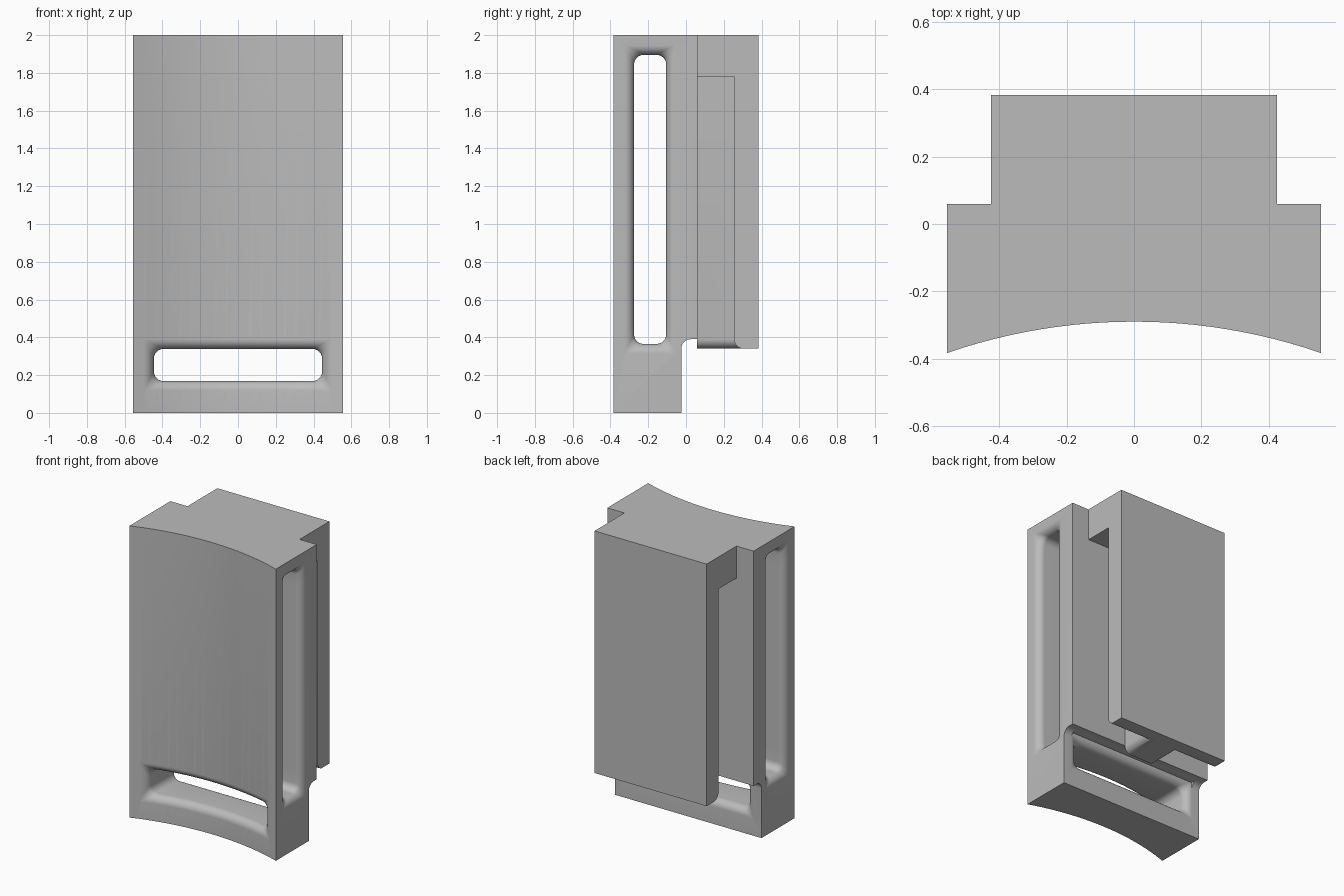
import bpy, bmesh
from math import sin, cos, pi, sqrt

if "Cube" in bpy.data.objects:
    bpy.data.objects.remove(bpy.data.objects["Cube"], do_unlink=True)

HALF, EDGE_Y, MID_Y, R = 0.555, -0.383, -0.29, 0.05
ARC = (HALF ** 2 + (MID_Y - EDGE_Y) ** 2) / (2 * (MID_Y - EDGE_Y))

grey = bpy.data.materials.new("plain grey")
grey.use_nodes = True
grey.diffuse_color = (0.5, 0.5, 0.5, 1)
grey.node_tree.nodes["Principled BSDF"].inputs["Base Color"].default_value = (0.5, 0.5, 0.5, 1)


def front(x):
    """Depth of the concave front at x."""
    return MID_Y - ARC + sqrt(ARC ** 2 - x ** 2)


def loft(name, rings):
    """Closed solid through rings of equal point count."""
    bm = bmesh.new()
    loops = [[bm.verts.new(p) for p in ring] for ring in rings]
    n = len(loops[0])
    for a, b in zip(loops, loops[1:]):
        for i in range(n):
            j = (i + 1) % n
            bm.faces.new((a[i], a[j], b[j], b[i]))
    bm.faces.new(loops[0])
    bm.faces.new(loops[-1])
    bmesh.ops.recalc_face_normals(bm, faces=bm.faces)
    mesh = bpy.data.meshes.new(name)
    bm.to_mesh(mesh)
    bm.free()
    mesh.materials.append(grey)
    obj = bpy.data.objects.new(name, mesh)
    bpy.context.collection.objects.link(obj)
    return obj


def extrude_x(name, profile, half):
    return loft(name, [[(x, y, z) for y, z in profile] for x in (-half, half)])


def arc(cx, cy, r, start, end, steps=8):
    """Points on an arc, in quarter turns."""
    angles = [pi / 2 * (start + (end - start) * i / steps) for i in range(steps + 1)]
    return [(cx + r * cos(t), cy + r * sin(t)) for t in angles]


def slot_ring(u, v, offset):
    """Rounded rectangle with divided sides; corners sharpen as it widens."""
    r = max(R - 0.9 * offset, 0.005)
    u, v = u + offset, v + offset
    corners = [arc(sx * (u - r), sy * (v - r), r, q, q + 1, 6)
               for q, (sx, sy) in enumerate([(1, 1), (-1, 1), (-1, -1), (1, -1)])]
    pts = []
    for i, c in enumerate(corners):
        pts += c
        (ax, ay), (bx, by) = c[-1], corners[(i + 1) % 4][0]
        pts += [(ax + (bx - ax) * k / 16, ay + (by - ay) * k / 16) for k in range(1, 16)]
    return pts


def slot_cutter(name, u, v, near, far, place):
    """Through slot with rounded mouths; near and far give mouth depth at u."""
    steps = [i * pi / 16 for i in range(9)]
    rings = [[place(a, b, -1) for a, b in slot_ring(u, v, R)]]
    for surface, side, order in ((near, 1, reversed(steps)), (far, -1, steps)):
        for t in order:
            ring = slot_ring(u, v, R * (1 - cos(t)))
            rings.append([place(a, b, surface(a) + side * R * (1 - sin(t))) for a, b in ring])
    rings.append([place(a, b, far(0) + 0.055) for a, b in slot_ring(u, v, R)])
    return loft(name, rings)


def combine(obj, other, operation):
    mod = obj.modifiers.new(operation.title(), "BOOLEAN")
    mod.object, mod.operation, mod.solver = other, operation, "EXACT"
    bpy.context.view_layer.objects.active = obj
    bpy.ops.object.modifier_apply(modifier=mod.name)
    bpy.data.objects.remove(other, do_unlink=True)


# Body with concave front
outline = [(HALF * i / 12, front(HALF * i / 12)) for i in range(-12, 13)]
outline += [(HALF, 0.06), (-HALF, 0.06)]
body = loft("slotted_block", [[(x, y, z) for x, y in outline] for z in (0, 2)])

# Step under the back, with a rounded inner corner
step = [(-0.025, -0.2)] + arc(0.025, 0.34, R, 2, 1) + [(0.3, 0.39), (0.3, -0.2)]
combine(body, extrude_x("step_cutter", step, 0.8), "DIFFERENCE")

# Slots: one across the width, one from front to back
combine(body, slot_cutter("side_slot_cutter", 0.085, 0.765, lambda a: -HALF, lambda a: HALF,
                          lambda a, b, d: (d, a - 0.19, b + 1.13)), "DIFFERENCE")
combine(body, slot_cutter("front_slot_cutter", 0.445, 0.085, front, lambda a: -0.025,
                          lambda a, b, d: (a, d, b + 0.2535)), "DIFFERENCE")

# Rear plate hanging from its cap
plate = [(0.05, 2), (0.05, 1.78), (0.255, 1.78)] + arc(0.305, 0.39, R, 2, 3)
plate += [(0.383, 0.34), (0.383, 2)]
combine(body, extrude_x("rear_plate", plate, 0.425), "UNION")

# Narrow web between body and plate, rounded along its lower edges
web = arc(-0.075, 0.39, R, 2, 3) + arc(0.075, 0.39, R, 3, 4) + [(0.125, 1.85), (-0.125, 1.85)]
combine(body, loft("web", [[(x, y, z) for x, z in web] for y in (0.059, 0.32)]), "UNION")

bpy.ops.object.select_all(action="DESELECT")
body.select_set(True)
bpy.context.view_layer.objects.active = body
bpy.ops.object.shade_smooth_by_angle(angle=pi / 6)
